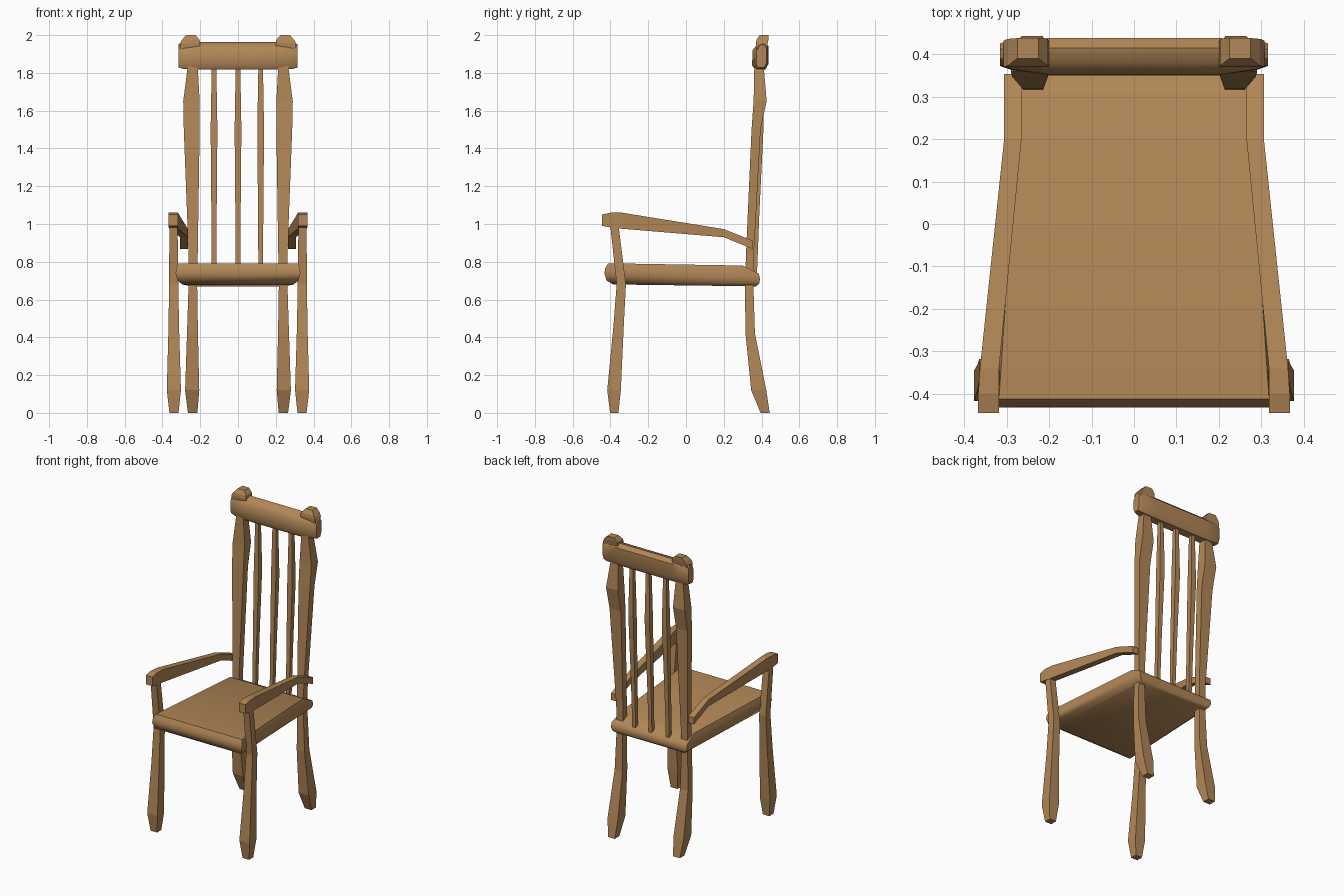
import bpy, bmesh

wood = bpy.data.materials.new("oak wood")
wood.diffuse_color = (0.445, 0.243, 0.095, 1)


def loft(name, rings, mirror=False, smooth=None):
    """Skin a row of equal-length vertex rings, capped at both ends."""
    bm = bmesh.new()
    rows = [[bm.verts.new(p) for p in ring] for ring in rings]
    n = len(rows[0])
    for a, b in zip(rows, rows[1:]):
        for i in range(n):
            j = (i + 1) % n
            bm.faces.new((a[i], a[j], b[j], b[i]))
    bm.faces.new(rows[0])
    bm.faces.new(rows[-1])
    bmesh.ops.recalc_face_normals(bm, faces=bm.faces)
    mesh = bpy.data.meshes.new(name)
    bm.to_mesh(mesh)
    bm.free()
    mesh.materials.append(wood)
    obj = bpy.data.objects.new(name, mesh)
    bpy.context.collection.objects.link(obj)
    if mirror:
        obj.modifiers.new("mirror", 'MIRROR').use_clip = False
    if smooth:
        bpy.context.view_layer.objects.active = obj
        obj.select_set(True)
        bpy.ops.object.shade_smooth_by_angle(angle=smooth)
        obj.select_set(False)
    return obj


def upright(rows):
    """Rectangular rings from (z, x0, x1, y0, y1)."""
    return [[(x0, y0, z), (x1, y0, z), (x1, y1, z), (x0, y1, z)]
            for z, x0, x1, y0, y1 in rows]


# Seat: tapered board with rounded edges; (front x, y, z, back x, y, z)
seat_levels = [
    (.295, -.385, .68, .25, .37, .67),
    (.32, -.42, .70, .27, .388, .685),
    (.33, -.432, .74, .28, .392, .71),
    (.328, -.428, .765, .278, .385, .738),
    (.318, -.412, .792, .27, .30, .78),
]
loft("seat", [[(-a, b, c), (a, b, c), (d, e, f), (-d, e, f)]
              for a, b, c, d, e, f in seat_levels], smooth=0.9)

# Front legs, rising up to the arms
loft("front_leg", upright([
    (0, .315, .363, -.402, -.358),
    (.12, .302, .377, -.417, -.345),
    (.45, .312, .368, -.385, -.33),
    (.68, .316, .365, -.367, -.318),
    (1.0, .32, .363, -.402, -.358),
]), mirror=True)

# Back legs, running on as the back posts
loft("back_leg_and_post", upright([
    (0, .215, .265, .395, .443),
    (.12, .205, .28, .345, .425),
    (.42, .212, .27, .315, .365),
    (.67, .216, .262, .312, .357),
    (.85, .213, .262, .318, .36),
    (1.50, .203, .287, .347, .395),
    (1.65, .203, .29, .358, .427),
    (1.85, .214, .264, .362, .41),
]), mirror=True)

# Knobs on top of the crest rail
loft("post_knob", upright([
    (1.90, .20, .305, .375, .425),
    (1.955, .20, .308, .37, .432),
    (1.975, .203, .297, .373, .436),
    (2.0, .225, .275, .39, .438),
]), mirror=True)

# Crest rail
section = [(.365, 1.818), (.35, 1.84), (.352, 1.92), (.38, 1.955),
           (.415, 1.963), (.438, 1.94), (.438, 1.85), (.42, 1.818)]


def rail_ring(x, ky, kz, dy=0):
    return [(x, .396 + dy + (y - .396) * ky, 1.888 + (z - 1.888) * kz)
            for y, z in section]


loft("crest_rail", [rail_ring(-.316, .6, .86, .004), rail_ring(-.29, .8, .95, .004),
                    rail_ring(-.2, 1, 1), rail_ring(.2, 1, 1),
                    rail_ring(.29, .8, .95, .004), rail_ring(.316, .6, .86, .004)],
     smooth=0.7)

# Back spindles, thicker above the middle
for i, x in enumerate((-.127, 0, .12)):
    loft(f"spindle_{i + 1}", upright([
        (.74, x - .012, x + .012, .35, .376),
        (1.05, x - .014, x + .014, .358, .388),
        (1.5, x - .018, x + .018, .373, .41),
        (1.84, x - .012, x + .012, .38, .405),
    ]))

# Armrests: (y, x0, x1, z0, z1)
arm = [(-.445, .318, .367, .99, 1.05), (-.40, .318, .367, .982, 1.06),
       (-.34, .318, .363, .975, 1.06), (.20, .265, .306, .93, .973),
       (.353, .265, .306, .868, .912)]
loft("armrest", [[(a, y, c), (b, y, c), (b, y, d), (a, y, d)]
                 for y, a, b, c, d in arm], mirror=True)
